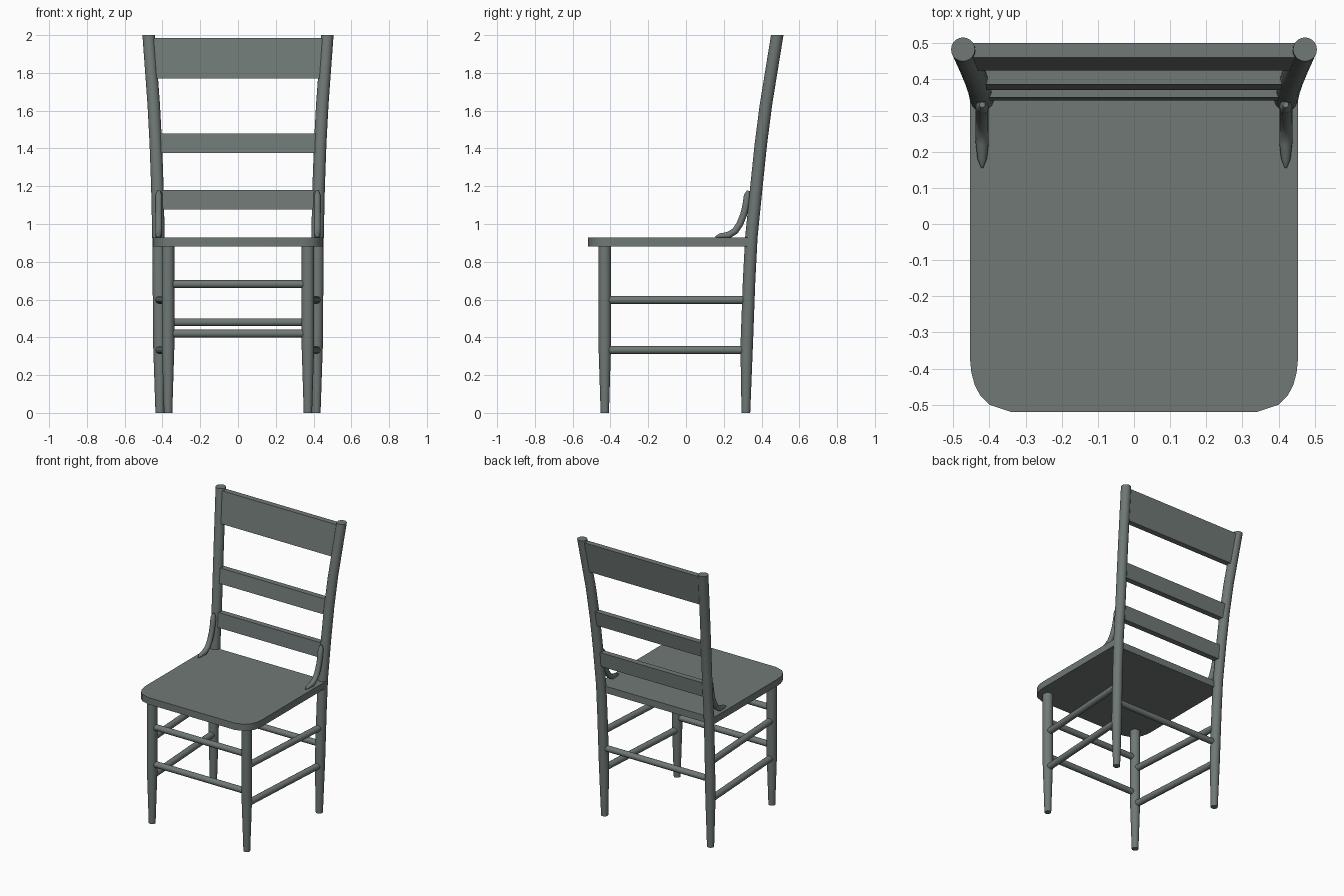
import bpy
import bmesh
import math
from mathutils import Vector

if "Cube" in bpy.data.objects:
    bpy.data.objects.remove(bpy.data.objects["Cube"], do_unlink=True)

# One painted wood colour
COLOUR = (0.16, 0.19, 0.182, 1)
paint = bpy.data.materials.new("grey_green_paint")
paint.use_nodes = True
paint.diffuse_color = COLOUR
bsdf = next(n for n in paint.node_tree.nodes if n.type == "BSDF_PRINCIPLED")
bsdf.inputs["Base Color"].default_value = COLOUR


def finish(name, bm, smooth=True):
    bmesh.ops.recalc_face_normals(bm, faces=bm.faces)
    mesh = bpy.data.meshes.new(name)
    bm.to_mesh(mesh)
    bm.free()
    mesh.materials.append(paint)
    obj = bpy.data.objects.new(name, mesh)
    bpy.context.collection.objects.link(obj)
    if smooth:
        bpy.ops.object.select_all(action="DESELECT")
        obj.select_set(True)
        bpy.context.view_layer.objects.active = obj
        bpy.ops.object.shade_smooth_by_angle(angle=math.radians(35))
    return obj


def tube(name, path, radii, sides=20, level=False):
    """Round bar along a path; level keeps every ring horizontal."""
    pts = [Vector(p) for p in path]
    bm = bmesh.new()
    rings = []
    for i, (p, r) in enumerate(zip(pts, radii)):
        along = pts[min(i + 1, len(pts) - 1)] - pts[max(i - 1, 0)]
        along = Vector((0, 0, 1)) if level else along.normalized()
        ref = Vector((0, 0, 1)) if abs(along.x) > 0.7 else Vector((1, 0, 0))
        u = (ref - along * ref.dot(along)).normalized()
        v = along.cross(u)
        angles = [math.tau * k / sides for k in range(sides)]
        rings.append([bm.verts.new(p + (u * math.cos(a) + v * math.sin(a)) * r) for a in angles])
    for a, b in zip(rings, rings[1:]):
        for k in range(sides):
            j = (k + 1) % sides
            bm.faces.new((a[k], a[j], b[j], b[k]))
    bm.faces.new(rings[0])
    bm.faces.new(rings[-1])
    return finish(name, bm)


def prism(name, outline, offset, smooth=False):
    """Flat outline extruded by an offset."""
    bm = bmesh.new()
    face = bm.faces.new([bm.verts.new(p) for p in outline])
    new = bmesh.ops.extrude_face_region(bm, geom=[face])["geom"]
    verts = [g for g in new if isinstance(g, bmesh.types.BMVert)]
    bmesh.ops.translate(bm, vec=offset, verts=verts)
    return finish(name, bm, smooth)


# Seat with rounded front corners
half = [(0.453, 0.345), (0.453, -0.38), (0.45, -0.41), (0.441, -0.445),
        (0.425, -0.475), (0.40, -0.50), (0.34, -0.52)]
outline = half + [(-x, y) for x, y in reversed(half)]
prism("seat", [(x, y, 0.88) for x, y in outline], (0, 0, 0.048), True)

# Legs, side rungs and seat brackets, mirrored
back_path = [(0.414, 0.317, 0), (0.416, 0.321, 0.35), (0.419, 0.334, 0.7), (0.421, 0.346, 0.93),
             (0.427, 0.373, 1.2), (0.435, 0.396, 1.42), (0.446, 0.423, 1.63), (0.473, 0.483, 2)]
bracket = [(0.155, 0.931), (0.18, 0.937), (0.225, 0.941), (0.26, 0.963), (0.285, 1.0),
           (0.305, 1.05), (0.317, 1.10), (0.324, 1.15), (0.33, 1.176)]
for side, s in (("left", 1), ("right", -1)):
    tube(side + "_front_leg", [(s * 0.37, -0.43, z) for z in (0, 0.35, 0.89)],
         (0.022, 0.033, 0.033), level=True)
    tube(side + "_back_leg", [(s * x, y, z) for x, y, z in back_path],
         [0.023] + [0.033] * 7, level=True)
    for label, z in (("upper", 0.598), ("lower", 0.333)):
        tube(f"{side}_{label}_side_rung", [(s * 0.37, -0.43, z), (s * 0.416, 0.325, z)],
             (0.022, 0.022), 16)
    tube(side + "_seat_bracket", [(s * 0.42, y, z) for y, z in bracket],
         [0.003, 0.013] + [0.018] * 6 + [0.008], 12)

# Cross rungs
for name, half_x, y, z in (("upper_front_rung", 0.37, -0.43, 0.682),
                           ("lower_front_rung", 0.37, -0.43, 0.42),
                           ("back_rung", 0.416, 0.325, 0.48)):
    tube(name, [(-half_x, y, z), (half_x, y, z)], (0.021, 0.021), 16)

# Leaning back slats: half width, lower front y and z, upper front y and z
for name, w, y0, z0, y1, z1 in (("top_slat", 0.445, 0.425, 1.77, 0.46, 1.985),
                                ("middle_slat", 0.428, 0.371, 1.375, 0.386, 1.478),
                                ("lower_slat", 0.42, 0.341, 1.078, 0.35, 1.18)):
    prism(name, [(-w, y0, z0), (w, y0, z0), (w, y1, z1), (-w, y1, z1)], (0, 0.04, 0))
